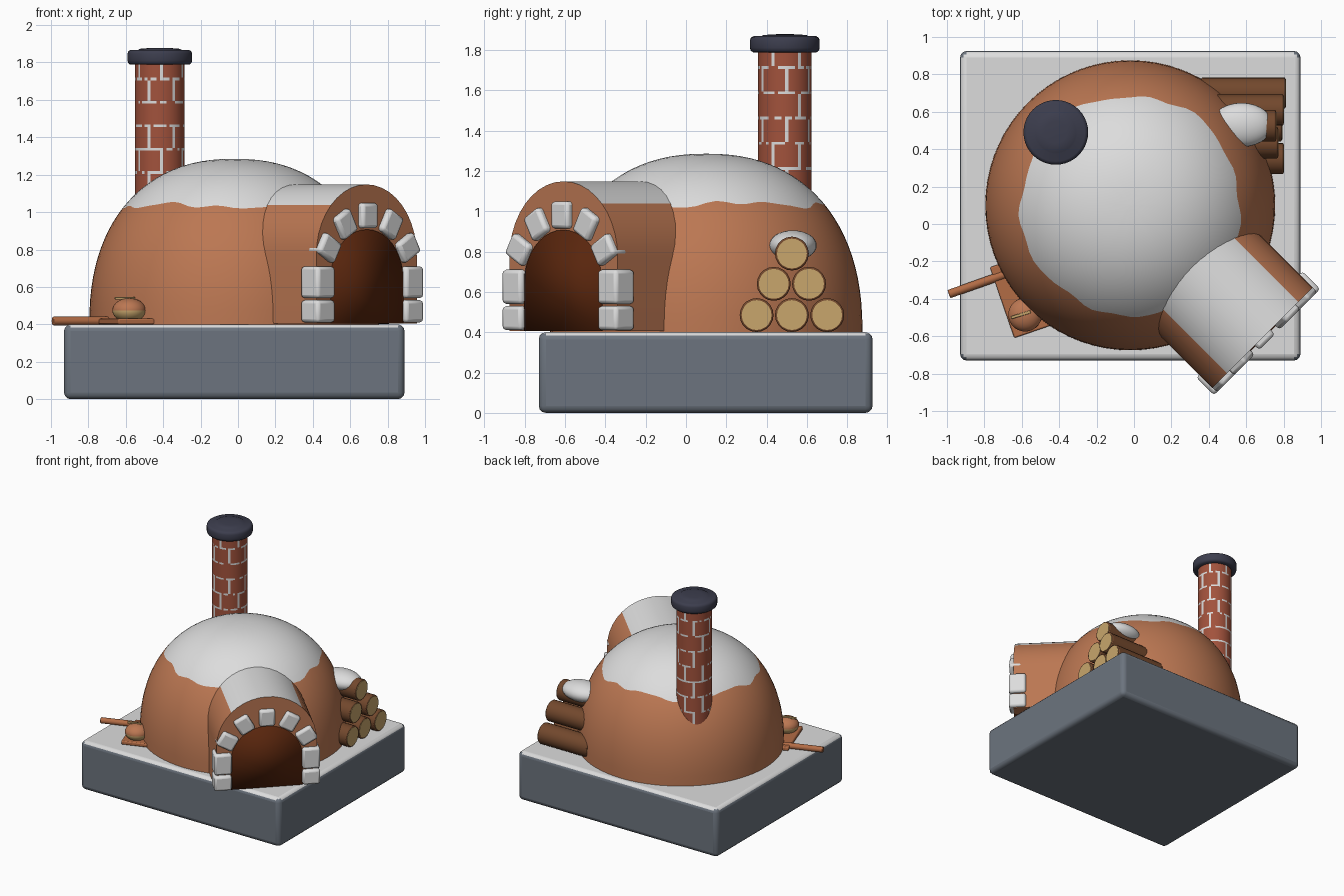
import bpy, bmesh, math, random
from mathutils import Matrix, Vector

if "Cube" in bpy.data.objects:
    bpy.data.objects.remove(bpy.data.objects["Cube"])

random.seed(4)


def mat(name, *rgb):
    m = bpy.data.materials.new(name)
    m.diffuse_color = (*rgb, 1)
    m.use_nodes = True
    m.node_tree.nodes["Principled BSDF"].inputs["Base Color"].default_value = m.diffuse_color
    return m


SNOW = mat("snow_white", 0.72, 0.72, 0.72)
CLAY = mat("clay_orange", 0.50, 0.185, 0.085)
SLATE = mat("slate_grey", 0.15, 0.175, 0.21)
RED = mat("brick_red", 0.36, 0.085, 0.045)
IRON = mat("dark_iron", 0.045, 0.047, 0.075)
DARK = mat("oven_dark", 0.10, 0.019, 0.004)
BARK = mat("bark_brown", 0.17, 0.065, 0.026)
TAN = mat("cut_wood_tan", 0.58, 0.38, 0.15)
WOOD = mat("peel_wood", 0.45, 0.15, 0.06)

DOME = Vector((-0.02, 0.1, 0))
MOUTH = Matrix.Translation(DOME) @ Matrix.Rotation(-math.pi / 4, 4, 'Z')  # local +x leaves the mouth


def finish(name, bm, mats, matrix=Matrix(), angle=35, bevel=0, segs=3):
    bmesh.ops.recalc_face_normals(bm, faces=bm.faces)
    me = bpy.data.meshes.new(name)
    bm.to_mesh(me)
    bm.free()
    ob = bpy.data.objects.new(name, me)
    bpy.context.collection.objects.link(ob)
    for m in mats:
        me.materials.append(m)
    ob.matrix_world = matrix
    bpy.context.view_layer.objects.active = ob
    ob.select_set(True)
    if bevel:
        mod = ob.modifiers.new("bevel", 'BEVEL')
        mod.width, mod.segments = bevel, segs
    bpy.ops.object.shade_smooth_by_angle(angle=math.radians(angle))
    ob.select_set(False)
    return ob


def box(name, lo, hi, m, matrix=Matrix(), bevel=0.0, segs=2):
    lo, hi = Vector(lo), Vector(hi)
    bm = bmesh.new()
    bmesh.ops.create_cube(bm, size=1, matrix=Matrix.Translation((lo + hi) / 2) @ Matrix.Diagonal((*(hi - lo), 1)))
    return finish(name, bm, [m], matrix, bevel=bevel, segs=segs)


def cylinder(name, a, b, r, m, segs=24, bevel=0.0):
    a, b = Vector(a), Vector(b)
    bm = bmesh.new()
    bmesh.ops.create_cone(bm, cap_ends=True, segments=segs, radius1=r, radius2=r, depth=(b - a).length)
    rot = (b - a).to_track_quat('Z', 'Y').to_matrix().to_4x4()
    return finish(name, bm, [m], Matrix.Translation((a + b) / 2) @ rot, bevel=bevel, segs=2)


def lathe(name, rings, segs, mats, rule, centre, angle=35):
    """rings: functions of the turn angle giving (radius, z); rule(ring, seg) gives the material."""
    bm = bmesh.new()
    rows = []
    for f in rings:
        row = []
        for j in range(segs):
            t = 2 * math.pi * j / segs
            r, z = f(t)
            row.append(bm.verts.new((r * math.cos(t), r * math.sin(t), z)))
        rows.append(row)
    for i in range(len(rows) - 1):
        for j in range(segs):
            k = (j + 1) % segs
            f = bm.faces.new((rows[i][j], rows[i][k], rows[i + 1][k], rows[i + 1][j]))
            f.material_index = rule(i, j)
    bm.faces.new(rows[0])
    bm.faces.new(rows[-1]).material_index = rule(len(rows) - 2, 0)
    return finish(name, bm, mats, Matrix.Translation(centre), angle)


def arch(name, half, spring, top, s0, s1, steps, mats, snow_z, angle):
    """Arched solid along local x, with faces above snow_z in the second material."""
    pts = [(-half, 0.405)]
    for i in range(steps + 1):
        a = math.pi * (1 - i / steps)
        pts.append((half * math.cos(a), spring + (top - spring) * math.sin(a)))
    pts.append((half, 0.405))
    bm = bmesh.new()
    back = [bm.verts.new((s0, *p)) for p in pts]
    front = [bm.verts.new((s1, *p)) for p in pts]
    bm.faces.new(back)
    bm.faces.new(front)
    for i in range(len(pts)):
        k = (i + 1) % len(pts)
        f = bm.faces.new((back[i], back[k], front[k], front[i]))
        f.material_index = int(f.calc_center_median().z > snow_z)
    return finish(name, bm, mats, MOUTH, angle)


# Stone base: slate sides, snow on the top and its rounded edge
base = box("base", (-0.93, -0.73, 0), (0.89, 0.925, 0.4), SLATE)
bm = bmesh.new()
bm.from_mesh(base.data)
bmesh.ops.bevel(bm, geom=bm.edges[:], offset=0.035, segments=3, profile=0.5, affect='EDGES')
for f in bm.faces:
    f.material_index = int(f.normal.z > 0.7)
bm.to_mesh(base.data)
bm.free()
base.data.materials.append(SNOW)
base.select_set(True)
bpy.ops.object.shade_smooth_by_angle(angle=math.radians(35))
base.select_set(False)


# Clay dome with a wavy snow line
def dome_ring(i):
    def ring(t):
        a = math.pi / 2 * i / 25
        a += 0.02 * math.sin(2 * a) * (math.sin(5 * t) + 0.7 * math.sin(11 * t + 1) + 0.4 * math.sin(17 * t))
        return 0.775 * max(math.cos(a), 0) ** 0.88, 0.4 + 0.885 * max(math.sin(a), 0) ** 0.88
    return ring


lathe("dome", [dome_ring(i) for i in range(25)] + [lambda t: (0.004, 1.285)], 72,
      [CLAY, SNOW], lambda i, j: int(i >= 12), DOME)

# Entrance arch and dark opening
arch("entrance_arch", 0.38, 0.77, 1.148, 0.3, 1.0, 20, [CLAY, SNOW], 1.03, 35)
arch("oven_opening", 0.272, 0.637, 0.907, 0.9, 1.006, 20, [DARK], 9, 180)

# Stone blocks around the opening
for side in (-1, 1):
    for n, (z0, z1) in enumerate(((0.41, 0.53), (0.54, 0.71))):
        t = sorted((side * 0.268, side * 0.402))
        box("jamb_block", (0.9, t[0], z0), (1.035, t[1], z1), SNOW, MOUTH, 0.018)
for k in range(-2, 3):
    turn = Matrix.Translation((0, 0, 0.637)) @ Matrix.Rotation(math.radians(30 * k), 4, 'X')
    box("arch_block", (0.93, -0.06, 0.277), (1.035, 0.06, 0.412), SNOW, MOUTH @ turn, 0.018)

# Brick chimney: thin broken mortar strips between staggered bricks
levels = [0.85]
for n in range(7):
    levels += [0.955 + 0.125 * n, 0.969 + 0.125 * n]
levels.append(1.80)
gaps = {(i, j) for i in range(len(levels)) for j in range(48) if random.random() < 0.3}


def mortar(i, j):
    if i % 2:
        return int((i, j) not in gaps)
    return int(j % 8 == (i // 2 % 2) * 4 and (i, j) not in gaps)


lathe("chimney", [lambda t, z=z: (0.133, z) for z in levels], 48, [RED, SNOW], mortar, (-0.418, 0.49, 0))
cap = [(0.12, 1.788), (0.158, 1.788), (0.169, 1.797), (0.173, 1.81), (0.173, 1.847), (0.168, 1.86),
       (0.155, 1.868), (0.115, 1.868), (0.108, 1.873), (0.06, 1.877), (0.004, 1.878)]
lathe("chimney_cap", [lambda t, p=p: p for p in cap], 40, [IRON], lambda i, j: 0, (-0.418, 0.49, 0), 45)

# Log pile with pale cut ends
for y, z, x0, x1 in ((0.35, 0.485, 0.36, 0.80), (0.525, 0.485, 0.36, 0.79), (0.70, 0.485, 0.36, 0.81),
                     (0.435, 0.64, 0.36, 0.77), (0.61, 0.64, 0.36, 0.80), (0.525, 0.79, 0.38, 0.76)):
    cylinder("log", (x0, y, z), (x1, y, z), 0.084, BARK, 20, 0.008)
    cylinder("log_cut_end", (x0 - 0.003, y, z), (x1 + 0.003, y, z), 0.074, TAN, 20)


def ellipsoid(name, centre, radii, mats, split=-9):
    bm = bmesh.new()
    bmesh.ops.create_uvsphere(bm, u_segments=28, v_segments=16, radius=1)
    for f in bm.faces:
        f.material_index = int(f.calc_center_median().z < split)
    return finish(name, bm, mats, Matrix.Translation(centre) @ Matrix.Diagonal((*radii, 1)), 60)


ellipsoid("log_snow", (0.575, 0.53, 0.83), (0.165, 0.118, 0.075), [SNOW])

# Wooden peel with a loaf
peel = Matrix.Translation((-0.64, -0.61, 0)) @ Matrix.Rotation(math.radians(19), 4, 'Z')
box("peel_blade", (0, 0, 0.4), (0.28, 0.4, 0.43), WOOD, peel, 0.008)
cylinder("peel_handle", (-0.99, -0.375, 0.418), (-0.55, -0.22, 0.418), 0.023, WOOD, 16, 0.005)
ellipsoid("loaf", (-0.582, -0.485, 0.475), (0.09, 0.09, 0.065), [CLAY, TAN], -0.05)
slash = Matrix.Translation((-0.605, -0.485, 0.54)) @ Matrix.Rotation(math.radians(17), 4, 'Z')
box("loaf_slash", (-0.055, -0.008, -0.008), (0.055, 0.008, 0.006), TAN, slash, 0.003)
